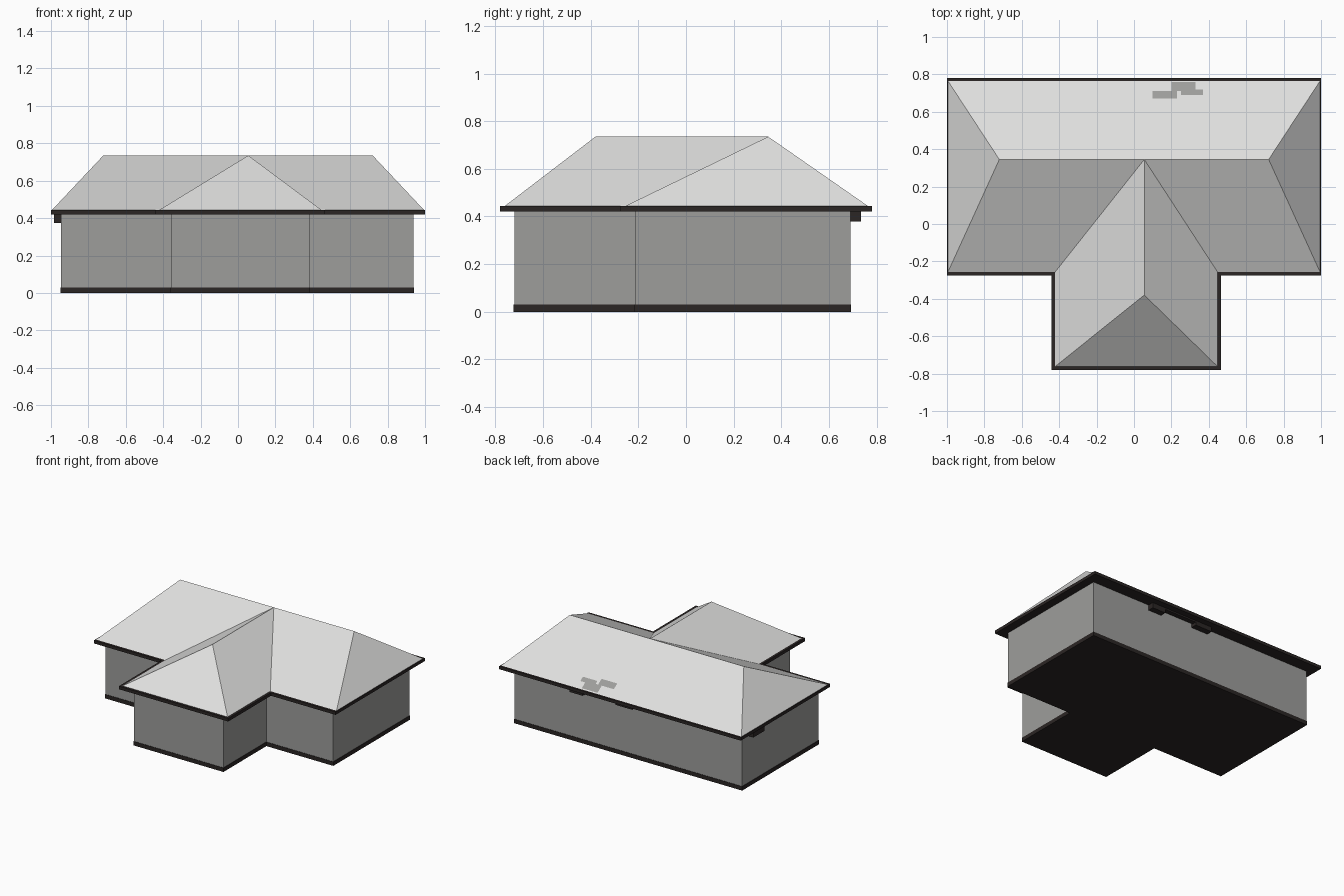
import bpy, bmesh, math

if "Cube" in bpy.data.objects:
    bpy.data.objects.remove(bpy.data.objects["Cube"])


def material(name, rgb):
    m = bpy.data.materials.new(name)
    m.diffuse_color = (*rgb, 1)
    m.use_nodes = True
    m.node_tree.nodes["Principled BSDF"].inputs["Base Color"].default_value = m.diffuse_color
    return m


ROOF = material("pale roof", (0.74, 0.74, 0.73))
WALL = material("grey wall", (0.34, 0.34, 0.33))
DARK = material("dark trim", (0.024, 0.019, 0.018))


def make_object(name, bm, mat):
    bmesh.ops.recalc_face_normals(bm, faces=bm.faces)
    me = bpy.data.meshes.new(name)
    bm.to_mesh(me)
    bm.free()
    me.materials.append(mat)
    ob = bpy.data.objects.new(name, me)
    bpy.context.collection.objects.link(ob)
    return ob


def t_outline(x0, x1, front, back, wx0, wx1, wing_front):
    return [(x0, back), (x0, front), (wx0, front), (wx0, wing_front),
            (wx1, wing_front), (wx1, front), (x1, front), (x1, back)]


def prism(name, outline, z0, z1, mat):
    bm = bmesh.new()
    base = bm.faces.new([bm.verts.new((x, y, z0)) for x, y in outline])
    ext = bmesh.ops.extrude_face_region(bm, geom=[base], use_keep_orig=True)
    for v in ext["geom"]:
        if isinstance(v, bmesh.types.BMVert):
            v.co.z = z1
    return make_object(name, bm, mat)


def box(name, x0, x1, y0, y1, z0, z1, mat):
    return prism(name, [(x0, y0), (x1, y0), (x1, y1), (x0, y1)], z0, z1, mat)


# Walls, base band and eaves board share one T-shaped plan
prism("walls", t_outline(-0.947, 0.937, -0.213, 0.69, -0.357, 0.383, -0.72),
      0.03, 0.425, WALL)
prism("base_band", t_outline(-0.95, 0.94, -0.216, 0.693, -0.36, 0.386, -0.723),
      0.0, 0.03, DARK)
prism("eaves_board", t_outline(-1, 1, -0.275, 0.78, -0.44, 0.465, -0.78),
      0.42, 0.443, DARK)

# Hipped roof: T-shaped eaves line rising to a ridge and a wing ridge
EAVE, TOP, RIDGE_Y, WING_X = 0.443, 0.735, 0.345, 0.055
bm = bmesh.new()
eave = [bm.verts.new((x, y, EAVE)) for x, y in
        t_outline(-0.995, 0.995, -0.257, 0.765, -0.422, 0.447, -0.762)]
left, right, joint, wing = [bm.verts.new((x, y, TOP)) for x, y in
                            [(-0.72, RIDGE_Y), (0.72, RIDGE_Y),
                             (WING_X, RIDGE_Y), (WING_X, -0.38)]]
bl, fl, vl, wl, wr, vr, fr, br = eave
for f in [(bl, fl, left), (fl, vl, joint, left), (vl, wl, wing, joint),
          (wl, wr, wing), (wr, vr, joint, wing), (vr, fr, right, joint),
          (fr, br, right), (br, bl, left, joint, right)]:
    bm.faces.new(f)
make_object("hipped_roof", bm, ROOF)

# Worn grey patches lying on the back slope
slope = (TOP - EAVE) / (RIDGE_Y - 0.765)
for i, (x0, x1, y0, y1) in enumerate([(0.10, 0.23, 0.67, 0.71),
                                      (0.20, 0.33, 0.71, 0.76),
                                      (0.25, 0.37, 0.69, 0.72)]):
    bm = bmesh.new()
    bm.faces.new([bm.verts.new((x, y, EAVE + slope * (y - 0.765) + 0.003))
                  for x, y in [(x0, y0), (x1, y0), (x1, y1), (x0, y1)]])
    make_object(f"roof_patch_{i + 1}", bm, WALL)

# Small ragged lumps under the back and left eaves
box("back_lump_1", 0.34, 0.45, 0.69, 0.735, 0.38, 0.425, DARK)
box("back_lump_2", -0.07, 0.07, 0.69, 0.735, 0.385, 0.425, DARK)
box("back_lump_strip", 0.07, 0.34, 0.70, 0.735, 0.408, 0.425, DARK)
box("left_lump", -0.985, -0.945, 0.48, 0.61, 0.375, 0.425, DARK)
